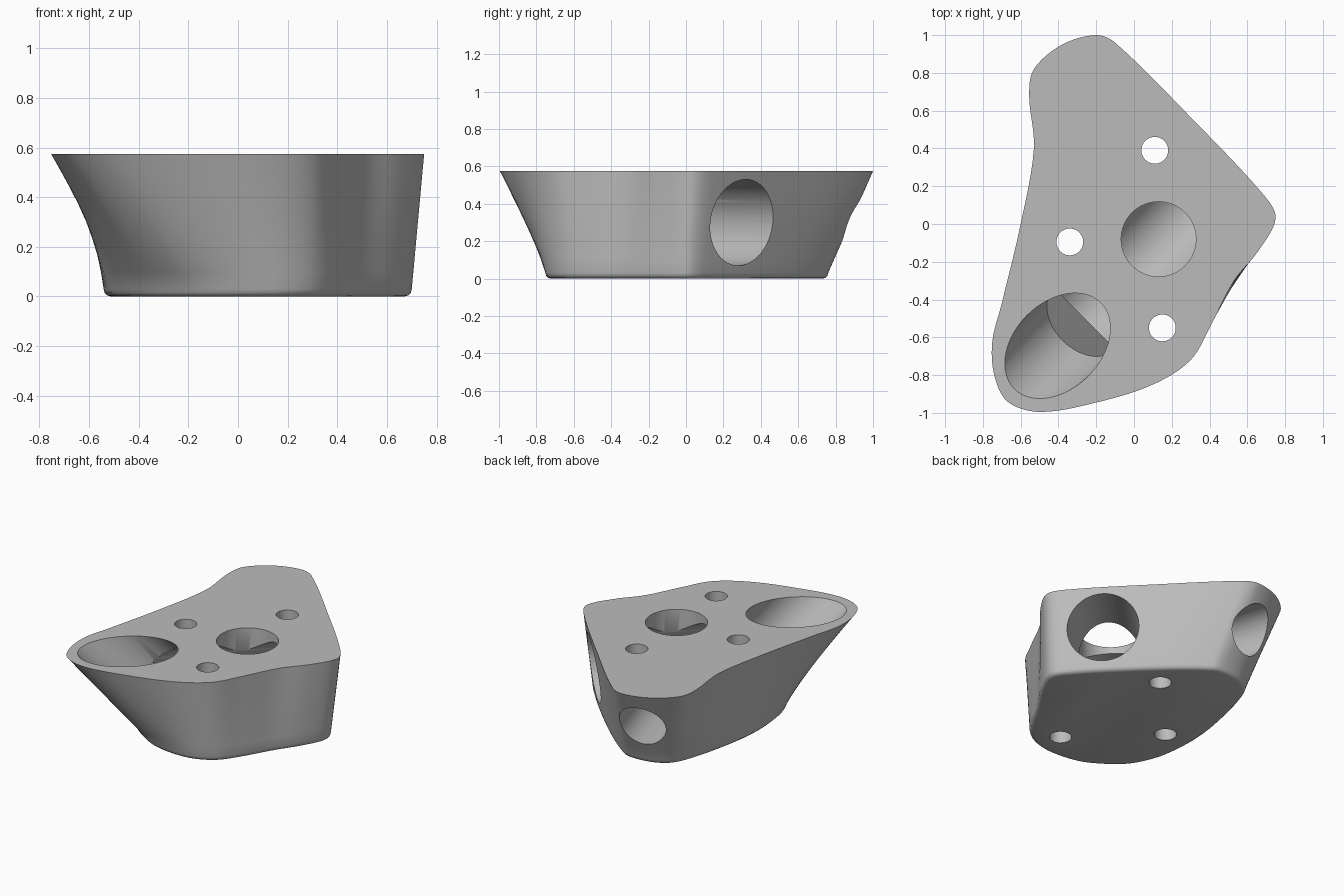
import bpy, bmesh, math
from mathutils import Vector

old = bpy.data.objects.get("Cube")
if old:
    bpy.data.objects.remove(old, do_unlink=True)

HEIGHT = 0.575
grey = bpy.data.materials.new("plain grey")
grey.use_nodes = True
colour = (0.5, 0.5, 0.5, 1)
grey.diffuse_color = colour
grey.node_tree.nodes["Principled BSDF"].inputs["Base Color"].default_value = colour

# Top and foot outlines, matched point for point, counter-clockwise from the tip
top = [(.75, .03), (.69, .15), (.30, .565), (-.10, .96), (-.20, 1.0), (-.38, .95),
       (-.53, .82), (-.555, .68), (-.53, .40), (-.60, 0), (-.70, -.42), (-.75, -.62),
       (-.74, -.80), (-.67, -.94), (-.50, -.995), (-.20, -.945), (.10, -.85),
       (.30, -.72), (.41, -.53), (.53, -.30), (.66, -.14)]
foot = [(.70, 0), (.65, .10), (.28, .48), (-.03, .74), (-.12, .76), (-.26, .74),
        (-.36, .68), (-.42, .57), (-.49, .32), (-.54, 0), (-.52, -.30), (-.46, -.47),
        (-.39, -.57), (-.29, -.65), (-.16, -.72), (0, -.75), (.16, -.74),
        (.30, -.67), (.40, -.54), (.51, -.35), (.64, -.15)]


def smooth_loop(points, steps=6):
    """Closed centripetal-like spline through the points."""
    pts = [Vector(p) for p in points]
    n, out = len(pts), []
    for i in range(n):
        a, b, c, d = (pts[(i + k) % n] for k in (-1, 0, 1, 2))
        span = (c - b).length
        m1 = (c - a) * span / ((b - a).length + span)
        m2 = (d - b) * span / ((d - c).length + span)
        for s in range(steps):
            t = s / steps
            out.append(b * (2*t**3 - 3*t**2 + 1) + m1 * (t**3 - 2*t**2 + t)
                       + c * (3*t**2 - 2*t**3) + m2 * (t**3 - t**2))
    return out


def inset(loop, dist):
    n = len(loop)
    result = []
    for i, p in enumerate(loop):
        d = (loop[(i + 1) % n] - loop[i - 1]).normalized()
        result.append(p + Vector((-d.y, d.x)) * dist)
    return result


# Body: ruled loft from foot to top, with a rounded lower edge
upper, lower = smooth_loop(top), smooth_loop(foot)
layers = []
for k in range(4):
    a = math.radians(30 * k)
    layers.append((inset(lower, .03 * (1 - math.sin(a))), .03 * (1 - math.cos(a))))
for k in range(1, 9):
    t = k / 8
    layers.append(([p.lerp(q, t) for p, q in zip(lower, upper)],
                   .03 + (HEIGHT - .03) * t))

bm = bmesh.new()
rings = [[bm.verts.new((p.x, p.y, z)) for p in loop] for loop, z in layers]
for r0, r1 in zip(rings, rings[1:]):
    for i in range(len(r0)):
        j = (i + 1) % len(r0)
        bm.faces.new((r0[i], r0[j], r1[j], r1[i]))
bm.faces.new(rings[-1])
bm.faces.new(rings[0][::-1])
bmesh.ops.recalc_face_normals(bm, faces=bm.faces[:])
mesh = bpy.data.meshes.new("block_body")
bm.to_mesh(mesh)
bm.free()
body = bpy.data.objects.new("block_body", mesh)
bpy.context.collection.objects.link(body)
mesh.materials.append(grey)


def drill(name, start, end, radius, sides=64):
    """Cut a round bore between two points."""
    start, end = Vector(start), Vector(end)
    axis = end - start
    bpy.ops.mesh.primitive_cylinder_add(vertices=sides, radius=radius, depth=axis.length,
                                        location=(start + end) / 2)
    cutter = bpy.context.object
    cutter.name = name
    cutter.hide_render = True
    cutter.rotation_euler = axis.to_track_quat('Z', 'Y').to_euler()
    cutter.data.materials.append(grey)
    bpy.context.view_layer.update()
    mod = body.modifiers.new(name, 'BOOLEAN')
    mod.operation, mod.solver, mod.object = 'DIFFERENCE', 'EXACT', cutter
    bpy.ops.object.select_all(action='DESELECT')
    body.select_set(True)
    bpy.context.view_layer.objects.active = body
    bpy.ops.object.modifier_apply(modifier=mod.name)
    bpy.data.objects.remove(cutter, do_unlink=True)


# Level bore through the long side, and the slanted bore that runs into it
drill("level_bore", (-.275, -.485, .3), (.8, .59, .3), .23)
mouth = Vector((-.405, -.645, HEIGHT))
slant = Vector((.5, .5, -math.sqrt(.5)))
drill("slanted_bore", mouth - slant * .6, mouth + slant * .283, .228)

# Round opening in the top, down to the level bore
drill("top_opening", (.13, -.08, .3), (.13, -.08, .8), .198)

# Blind bore in the back lobe
drill("back_bore", (-.33, 1.09, .315), (-.11, .4, .315), .157)

# Vertical bolt holes
for i, (x, y) in enumerate([(.11, .39), (-.34, -.095), (.15, -.55)]):
    drill(f"bolt_hole_{i}", (x, y, -.2), (x, y, .8), .071, 40)

body.select_set(True)
bpy.context.view_layer.objects.active = body
bpy.ops.object.shade_smooth_by_angle(angle=math.radians(32))
